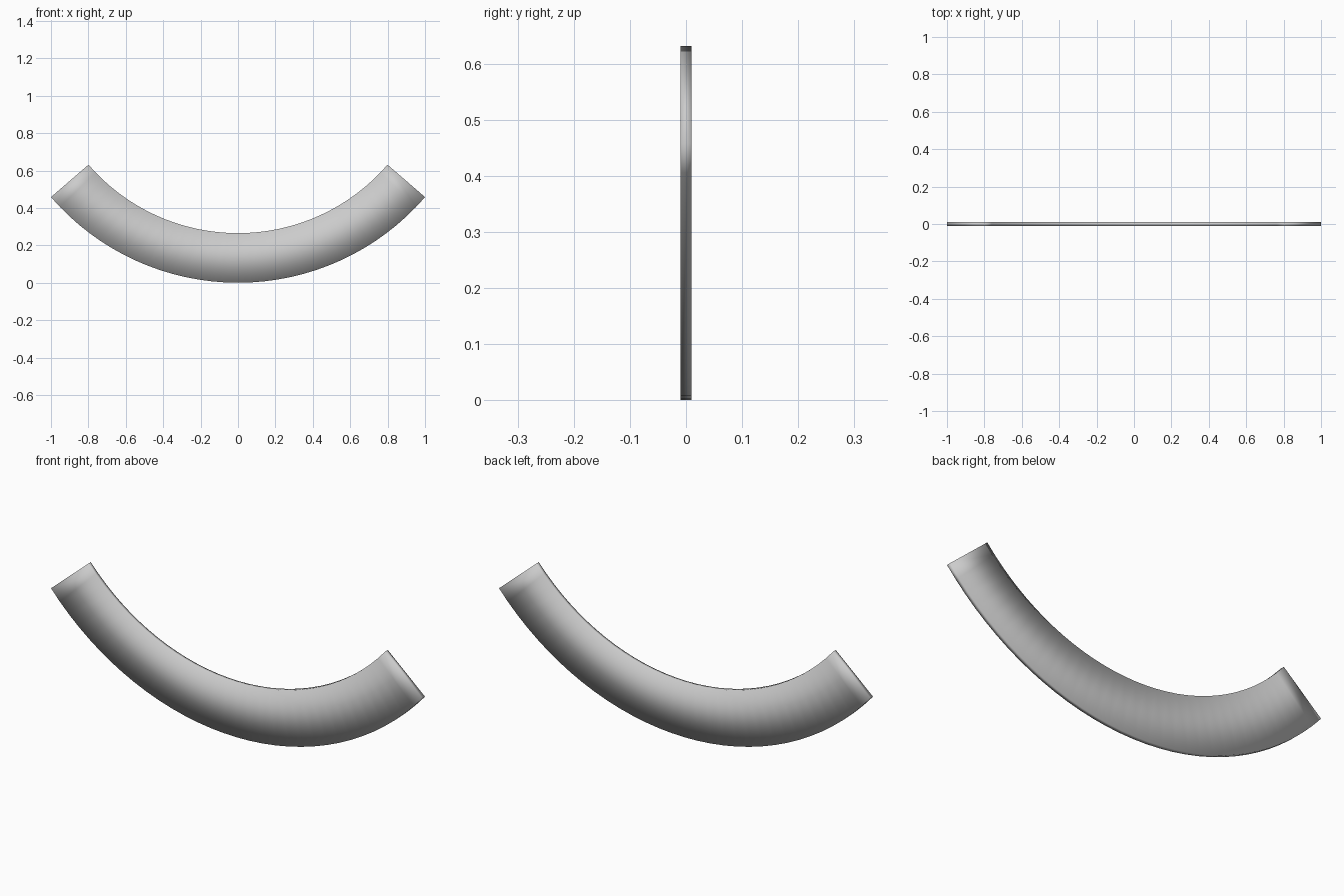
import bpy, bmesh, math

if "Cube" in bpy.data.objects:
    bpy.data.objects.remove(bpy.data.objects["Cube"])

# Thin curved band: an annular sector with soft shading across its edges
HALF_ANGLE = math.radians(49.2)
OUTER = 1 / math.sin(HALF_ANGLE)
INNER = OUTER - 0.265
THICK = 0.02
SEGMENTS = 32

bm = bmesh.new()


def arc_point(radius, angle, y):
    return bm.verts.new((radius * math.sin(angle), y, OUTER - radius * math.cos(angle)))


# Rectangular cross-sections swept along the arc
rings = []
for i in range(SEGMENTS + 1):
    a = HALF_ANGLE * (2 * i / SEGMENTS - 1)
    rings.append([arc_point(r, a, y * THICK / 2)
                  for r, y in ((OUTER, -1), (INNER, -1), (INNER, 1), (OUTER, 1))])

for p, q in zip(rings, rings[1:]):
    for k in range(4):
        n = (k + 1) % 4
        bm.faces.new((p[k], p[n], q[n], q[k]))

# End caps
bm.faces.new(rings[0])
bm.faces.new(rings[-1])
bmesh.ops.recalc_face_normals(bm, faces=bm.faces)
for f in bm.faces:
    f.smooth = True

mesh = bpy.data.meshes.new("curved_band")
bm.to_mesh(mesh)
bm.free()
bpy.context.collection.objects.link(bpy.data.objects.new("curved_band", mesh))
